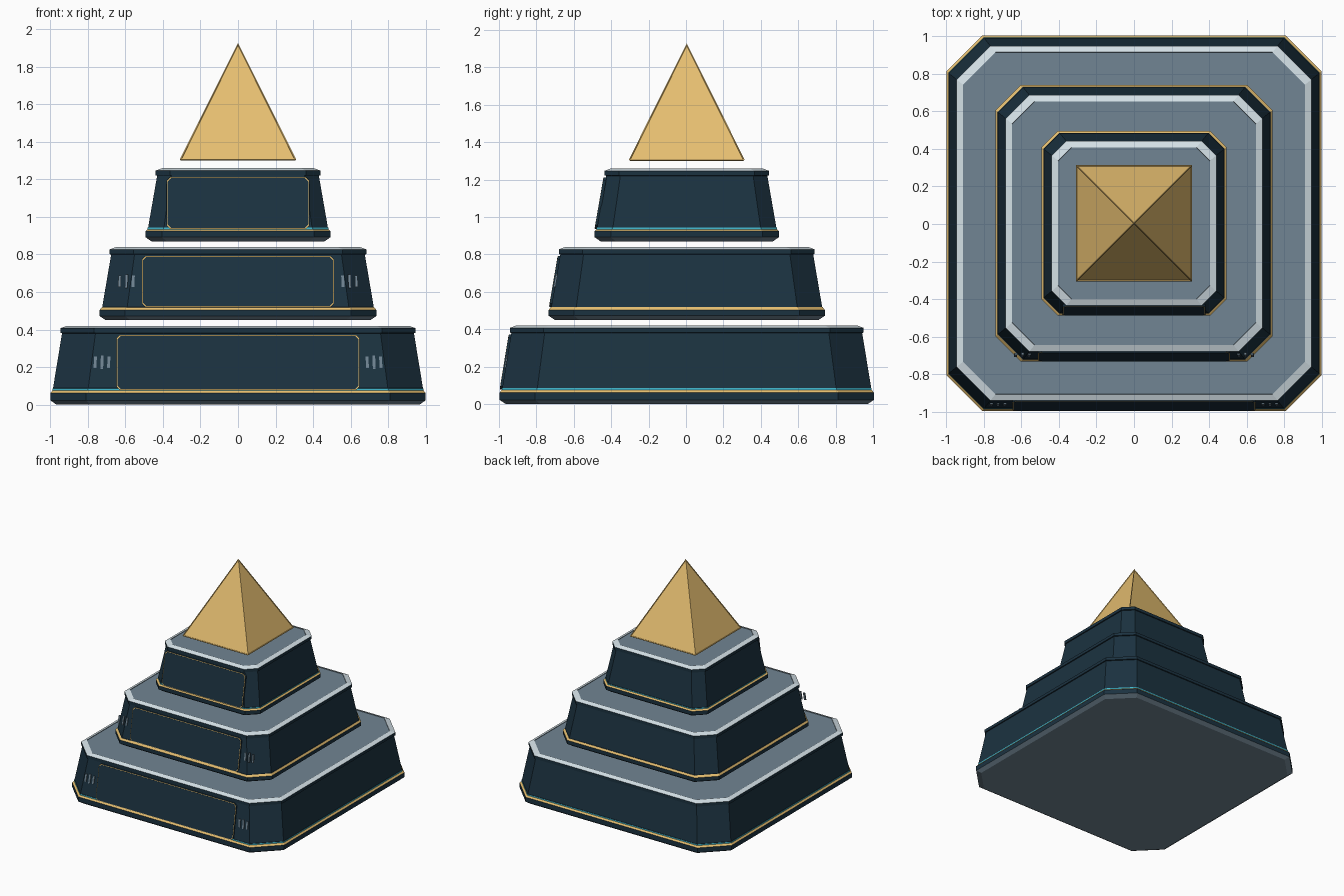
import bpy, bmesh

cube = bpy.data.objects.get("Cube")
if cube:
    bpy.data.objects.remove(cube, do_unlink=True)

SHIFT = 0.004  # small offset toward the back that balances the front panels


def material(name, r, g, b):
    """Flat colour given as 0-255 display values, stored as linear."""
    lin = [((c / 255 + 0.055) / 1.055) ** 2.4 for c in (r, g, b)] + [1]
    m = bpy.data.materials.new(name)
    m.use_nodes = True
    m.diffuse_color = lin
    m.node_tree.nodes["Principled BSDF"].inputs["Base Color"].default_value = lin
    return m


NAVY = material("navy wall", 27, 50, 64)
GOLD = material("gold", 229, 190, 112)
CYAN = material("cyan line", 66, 186, 208)
RIM = material("pale rim", 214, 227, 233)
SLATE = material("slate", 113, 133, 147)


def finish(name, bm, mats):
    bmesh.ops.recalc_face_normals(bm, faces=bm.faces)
    me = bpy.data.meshes.new(name)
    bm.to_mesh(me)
    bm.free()
    for m in mats:
        me.materials.append(m)
    ob = bpy.data.objects.new(name, me)
    bpy.context.collection.objects.link(ob)
    return ob


def chamfered(hx, hy, cut):
    """Rectangle outline with its four corners cut off."""
    a, b = hx - cut, hy - cut
    return [(a, -hy), (hx, -b), (hx, b), (a, hy),
            (-a, hy), (-hx, b), (-hx, -b), (-a, -hy)]


def tier(name, profile, ratio):
    """Octagonal loft: each profile row is half width, height, colour of the band below."""
    bm = bmesh.new()
    mats = [SLATE, NAVY, GOLD, CYAN, RIM]
    rings = [[bm.verts.new((x, y + SHIFT, z)) for x, y in chamfered(h, h, h * ratio)]
             for h, z, _ in profile]
    for low, high, row in zip(rings, rings[1:], profile[1:]):
        for i in range(8):
            j = (i + 1) % 8
            f = bm.faces.new((low[i], low[j], high[j], high[i]))
            f.material_index = mats.index(row[2])
    # Underside and deck stay slate
    bm.faces.new(rings[0][::-1])
    bm.faces.new(rings[-1])
    return finish(name, bm, mats)


def plate(name, outline, wall, back, front, mat):
    """Thin plate that follows the sloping front wall; outline is in x, z."""
    bm = bmesh.new()
    loops = [[bm.verts.new((x, SHIFT - wall(z) - off, z)) for x, z in outline]
             for off in (back, front)]
    n = len(outline)
    for i in range(n):
        j = (i + 1) % n
        bm.faces.new((loops[0][i], loops[0][j], loops[1][j], loops[1][i]))
    bm.faces.new(loops[0][::-1])
    bm.faces.new(loops[1])
    return finish(name, bm, [mat])


def build_tier(label, half, z, height, ratio, gold, cyan, panel_half, slits):
    foot, head = half - 0.014, half - 0.062
    z_gold, z_cyan = z + gold[0], z + gold[1]
    z_body = z_cyan + cyan
    top = z + height
    z_rim = top - 0.04

    # Plinth with an upward gold bevel, optional cyan line, wall, rim and deck
    profile = [(half - 0.032, z, SLATE),
               (half, z + 0.022, SLATE),
               (half, z_gold, NAVY),
               (half - 0.011, z_cyan, GOLD)]
    if cyan:
        profile.append((half - 0.0115, z_body, CYAN))
    profile += [(foot, z_body + 0.001, NAVY),
                (head, z_rim, NAVY),
                (head + 0.008, z_rim + 0.002, NAVY),
                (head + 0.008, top - 0.013, NAVY),
                (head - 0.026, top, RIM),
                (head - 0.027, top - 0.004, SLATE)]
    tier(label + "_tier", profile, ratio)

    def wall(h):
        return foot + (head - foot) * (h - z_body) / (z_rim - z_body)

    # Front panel: dark block, thin gold outline, dark face
    low, high = z_cyan + 0.002, z_rim - 0.008
    mid, tall = (low + high) / 2, (high - low) / 2
    for name, inset, back, front, mat in (
            ("panel_block", 0, -0.004, 0.011, NAVY),
            ("panel_outline", 0.001, 0.009, 0.012, GOLD),
            ("panel_face", 0.0055, 0.010, 0.013, NAVY)):
        pts = [(x, mid + y) for x, y in
               chamfered(panel_half - inset, tall - inset, 0.018)]
        plate(f"{label}_{name}", pts, wall, back, front, mat)

    # Slanted vent slits on both sides of the panel
    if slits:
        for side, word in ((1, "left"), (-1, "right")):
            for k in range(3):
                x, c = slits[0] + 0.036 * (k - 1), z + slits[1]
                t = 0.036 if k == 1 else 0.031
                pts = [(x - 0.006, c - t), (x + 0.009, c - t),
                       (x + 0.006, c + t), (x - 0.009, c + t)]
                plate(f"{label}_{word}_slit_{k + 1}",
                      [(side * u, h) for u, h in pts], wall, -0.004, 0.007, SLATE)


build_tier("lower", 1.0, 0.0, 0.42, 0.19, (0.062, 0.075), 0.011, 0.648, (0.725, 0.225))
build_tier("middle", 0.738, 0.45, 0.39, 0.184, (0.053, 0.068), 0, 0.512, (0.595, 0.208))
build_tier("upper", 0.493, 0.87, 0.39, 0.176, (0.054, 0.064), 0.009, 0.38, None)

# Floating pyramid whose faces sit inside a thin raised border
bm = bmesh.new()
base = [[bm.verts.new((sx * h, sy * h + SHIFT, z))
         for sx, sy in ((-1, -1), (1, -1), (1, 1), (-1, 1))]
        for h, z in ((0.304, 1.3), (0.31, 1.306))]
apex = bm.verts.new((0, SHIFT, 1.927))
sides = []
for i in range(4):
    j = (i + 1) % 4
    bm.faces.new((base[0][i], base[0][j], base[1][j], base[1][i]))
    sides.append(bm.faces.new((base[1][i], base[1][j], apex)))
bm.faces.new(base[0][::-1])
bmesh.ops.recalc_face_normals(bm, faces=bm.faces)
bmesh.ops.inset_individual(bm, faces=sides, thickness=0.01)
bmesh.ops.inset_individual(bm, faces=sides, thickness=0.002, depth=-0.005)
finish("pyramid_cap", bm, [GOLD])
